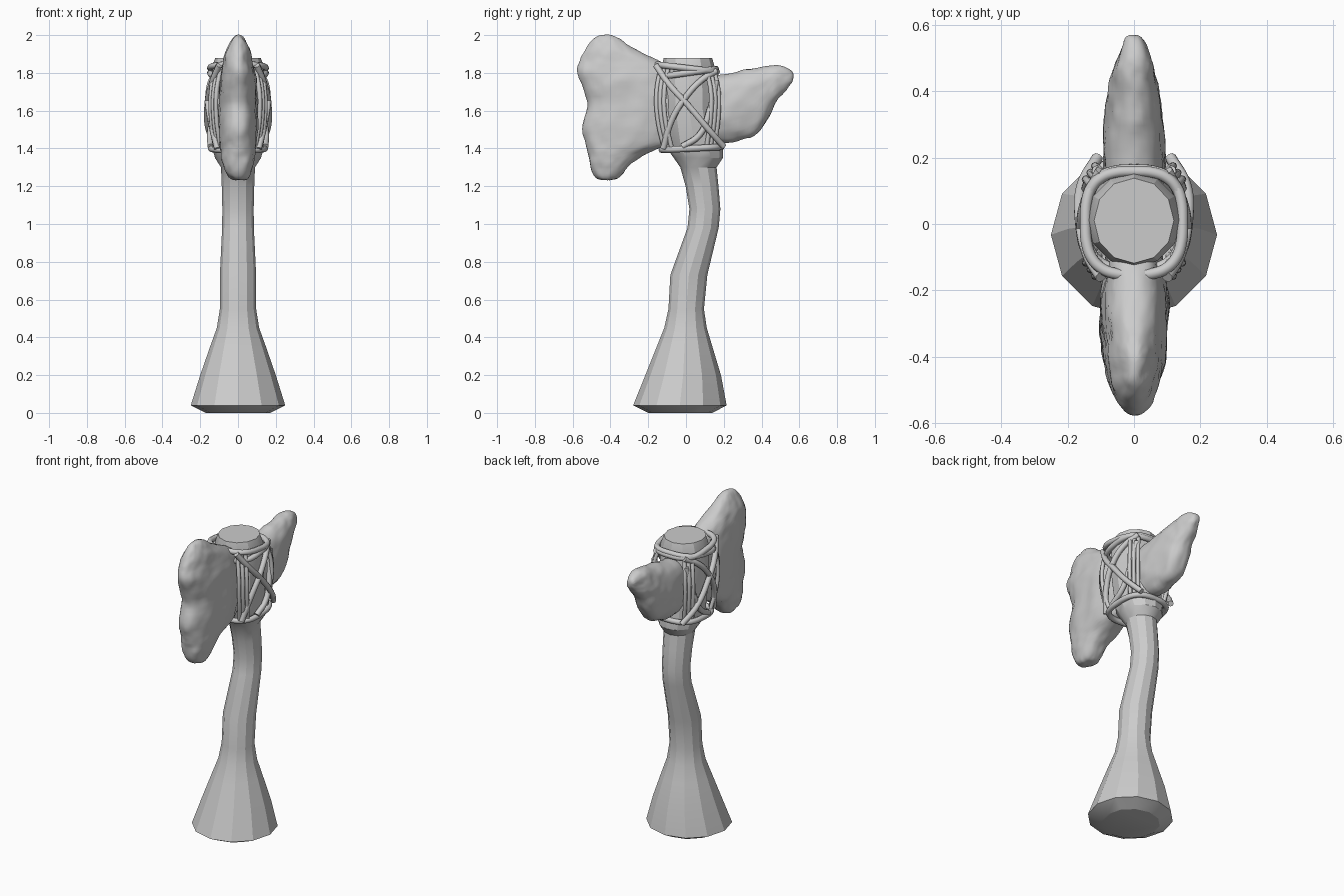
import bpy, bmesh
from math import sin, cos, pi
from mathutils import Vector

if "Cube" in bpy.data.objects:
    bpy.data.objects.remove(bpy.data.objects["Cube"])


def power(v, e):
    return abs(v) ** e * (1 if v >= 0 else -1)


def loft(name, rows, sides, along_y=False, e=1.0):
    """Skin rings; each row is (position, low, high, half width in x)."""
    bm = bmesh.new()
    rings = []
    for pos, lo, hi, hx in rows:
        ring = []
        for i in range(sides):
            a = 2 * pi * i / sides
            x = hx * power(cos(a), e)
            t = (lo + hi) / 2 + (hi - lo) / 2 * power(sin(a), e)
            ring.append(bm.verts.new((x, pos, t) if along_y else (x, t, pos)))
        rings.append(ring)
    for r, s in zip(rings, rings[1:]):
        for i in range(sides):
            j = (i + 1) % sides
            bm.faces.new((r[i], r[j], s[j], s[i]))
    bm.faces.new(rings[0])
    bm.faces.new(rings[-1])
    bmesh.ops.recalc_face_normals(bm, faces=bm.faces)
    me = bpy.data.meshes.new(name)
    bm.to_mesh(me)
    bm.free()
    ob = bpy.data.objects.new(name, me)
    bpy.context.collection.objects.link(ob)
    return ob


def select(ob):
    bpy.ops.object.select_all(action='DESELECT')
    ob.select_set(True)
    bpy.context.view_layer.objects.active = ob


def stone(ob):
    """Round a coarse loft and roughen it like chipped stone."""
    sub = ob.modifiers.new("round", 'SUBSURF')
    sub.levels = sub.render_levels = 2
    tex = bpy.data.textures.new(ob.name + "_noise", 'CLOUDS')
    tex.noise_scale = 0.09
    disp = ob.modifiers.new("chips", 'DISPLACE')
    disp.texture = tex
    disp.strength = 0.022
    disp.mid_level = 0.42
    for p in ob.data.polygons:
        p.use_smooth = True


def rope(name, pts, r=0.017, closed=False):
    cu = bpy.data.curves.new(name, 'CURVE')
    cu.dimensions = '3D'
    cu.bevel_depth = r
    cu.bevel_resolution = 2
    cu.resolution_u = 6
    cu.use_fill_caps = True
    sp = cu.splines.new('BEZIER')
    sp.bezier_points.add(len(pts) - 1)
    for bp, p in zip(sp.bezier_points, pts):
        bp.co = Vector(p)
        bp.handle_left_type = bp.handle_right_type = 'AUTO'
    sp.use_cyclic_u = closed
    ob = bpy.data.objects.new(name, cu)
    bpy.context.collection.objects.link(ob)
    select(ob)
    bpy.ops.object.convert(target='MESH')
    bpy.ops.object.shade_smooth()


# twelve-sided wooden handle with flared foot and thick head
handle = loft("handle", [
    (0.00, -0.20, 0.14, 0.17), (0.04, -0.28, 0.215, 0.25),
    (0.20, -0.215, 0.185, 0.20), (0.35, -0.155, 0.14, 0.148),
    (0.45, -0.115, 0.11, 0.112), (0.55, -0.093, 0.095, 0.096),
    (0.73, -0.083, 0.113, 0.096), (0.98, 0.008, 0.173, 0.084),
    (1.08, 0.018, 0.182, 0.083), (1.20, -0.002, 0.172, 0.086),
    (1.30, -0.03, 0.162, 0.09), (1.35, -0.065, 0.195, 0.122),
    (1.40, -0.10, 0.195, 0.135), (1.60, -0.125, 0.16, 0.142),
    (1.82, -0.13, 0.155, 0.142), (1.88, -0.118, 0.138, 0.12)], 12)
select(handle)
bpy.ops.object.shade_smooth_by_angle(angle=0.48)

# broad stone blade at the front, lofted upward
stone(loft("stone_blade", [
    (1.232, -0.45, -0.38, 0.03), (1.25, -0.49, -0.34, 0.06),
    (1.32, -0.515, -0.29, 0.08), (1.38, -0.52, -0.22, 0.092),
    (1.42, -0.53, -0.06, 0.098), (1.50, -0.572, 0.0, 0.102),
    (1.60, -0.515, 0.0, 0.102), (1.70, -0.535, 0.0, 0.10),
    (1.80, -0.59, -0.02, 0.092), (1.855, -0.57, -0.11, 0.08),
    (1.90, -0.55, -0.24, 0.067), (1.96, -0.51, -0.32, 0.045),
    (2.0, -0.47, -0.37, 0.018)], 16, e=0.85))

# pointed stone at the back, lofted rearward
stone(loft("stone_spike", [
    (0.05, 1.43, 1.79, 0.09), (0.20, 1.43, 1.79, 0.095),
    (0.30, 1.435, 1.815, 0.09), (0.38, 1.465, 1.83, 0.08),
    (0.44, 1.57, 1.84, 0.068), (0.48, 1.65, 1.845, 0.057),
    (0.53, 1.71, 1.825, 0.04), (0.568, 1.75, 1.80, 0.022)],
    16, along_y=True, e=0.85))


# rope rings at the top and bottom of the head
def ring(name, yc, hy, hx, z, tilt):
    pts = []
    for i in range(20):
        a = 2 * pi * i / 20
        y = hy * power(sin(a), 0.7)
        pts.append((hx * power(cos(a), 0.7), yc + y, z + tilt * y))
    rope(name, pts, closed=True)


ring("top_rope", 0.005, 0.158, 0.146, 1.825, -0.12)
ring("top_rope_second", 0.01, 0.148, 0.146, 1.80, 0.14)
ring("bottom_rope", 0.03, 0.158, 0.142, 1.40, 0.05)

# crossed lashings and upright strands on both sides
for side, s in (("right", 1), ("left", -1)):
    rope("cross_rope_a_" + side, [
        (s * 0.10, -0.16, 1.84), (s * 0.14, -0.09, 1.74),
        (s * 0.162, 0.01, 1.63), (s * 0.155, 0.12, 1.50),
        (s * 0.11, 0.20, 1.41)])
    rope("cross_rope_b_" + side, [
        (s * 0.10, 0.16, 1.81), (s * 0.14, 0.08, 1.76),
        (s * 0.158, -0.01, 1.66), (s * 0.145, -0.075, 1.55),
        (s * 0.11, -0.12, 1.40)])
    rope("curved_rope_" + side, [
        (s * 0.11, 0.16, 1.76), (s * 0.135, 0.125, 1.60),
        (s * 0.147, 0.07, 1.47), (s * 0.145, -0.02, 1.41)])
    for k in range(3):
        x, d = 0.092 + 0.014 * k, 0.02 * k
        rope("front_strand_%d_%s" % (k, side), [
            (s * x, -0.135 + d, 1.82), (s * (x + 0.022), -0.155 + d, 1.70),
            (s * (x + 0.022), -0.15 + d, 1.56), (s * x, -0.115 + d, 1.40)], 0.012)
        rope("back_strand_%d_%s" % (k, side), [
            (s * x, 0.15 - d, 1.81), (s * (x + 0.022), 0.172 - d, 1.70),
            (s * (x + 0.022), 0.17 - d, 1.56), (s * x, 0.15 - d, 1.41)], 0.012)
